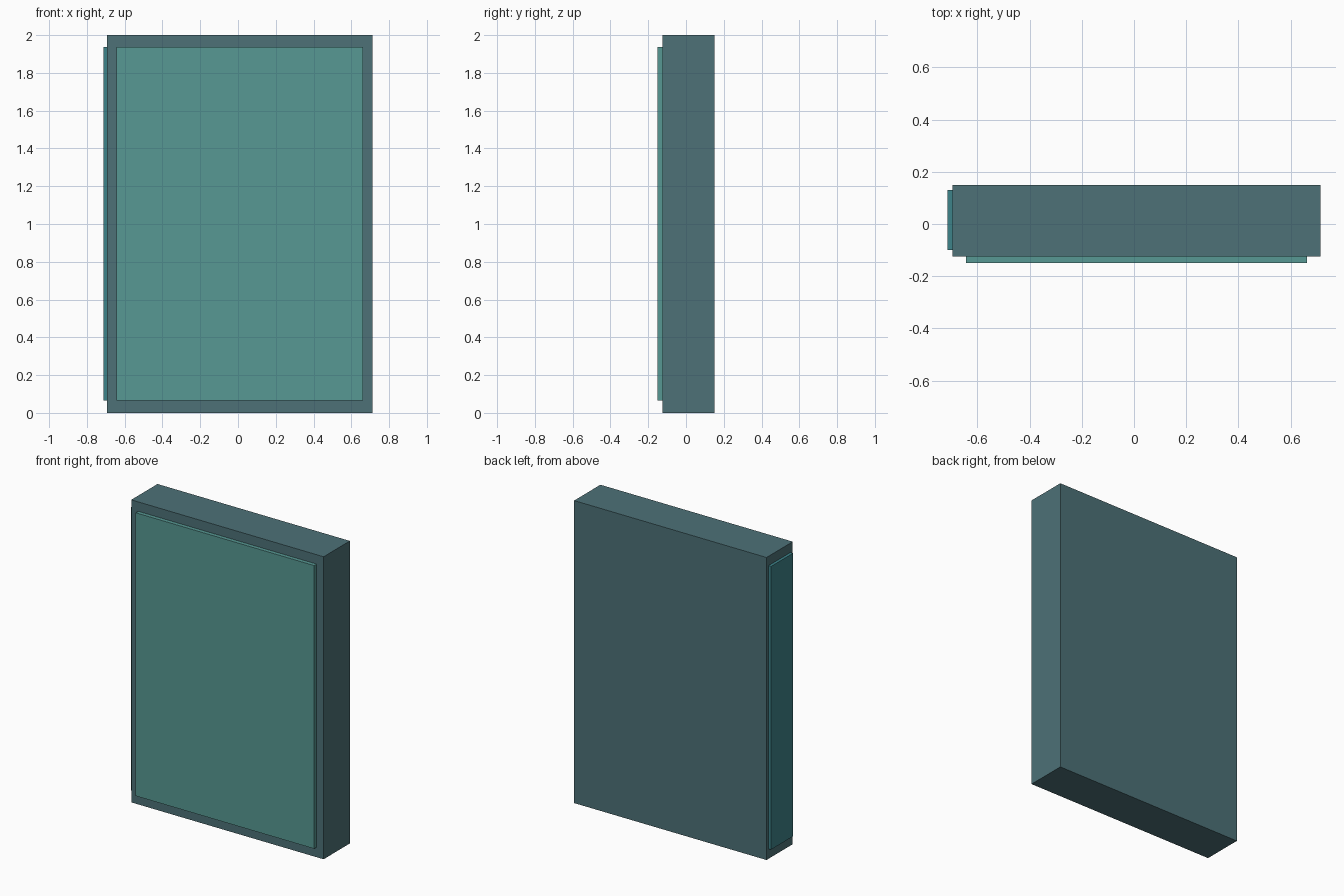
import bpy

if "Cube" in bpy.data.objects:
    bpy.data.objects.remove(bpy.data.objects["Cube"])


def box(name, lo, hi, colour):
    """Axis-aligned coloured box between two opposite corners."""
    centre = [(a + b) / 2 for a, b in zip(lo, hi)]
    bpy.ops.mesh.primitive_cube_add(size=1, location=centre)
    ob = bpy.context.object
    ob.name = name
    ob.scale = [b - a for a, b in zip(lo, hi)]
    bpy.ops.object.transform_apply(location=False, rotation=False, scale=True)
    mat = bpy.data.materials.new(name + "_colour")
    mat.diffuse_color = (*colour, 1)
    mat.use_nodes = True
    mat.node_tree.nodes["Principled BSDF"].inputs["Base Color"].default_value = mat.diffuse_color
    ob.data.materials.append(mat)
    return ob


# Main slab
X0, X1 = -0.694, 0.713
Y0, Y1 = -0.124, 0.150
box("body", (X0, Y0, 0), (X1, Y1, 2), (0.074, 0.165, 0.185))

# Raised panels share the same height, inset from the slab edges
Z0, Z1 = 0.066, 1.938
EMBED = 0.005  # slight overlap into the slab
box("front_panel", (-0.643, -0.150, Z0), (0.662, Y0 + EMBED, Z1), (0.095, 0.314, 0.292))
box("side_panel", (-0.713, -0.100, Z0), (X0 + EMBED, 0.130, Z1), (0.048, 0.227, 0.254))
